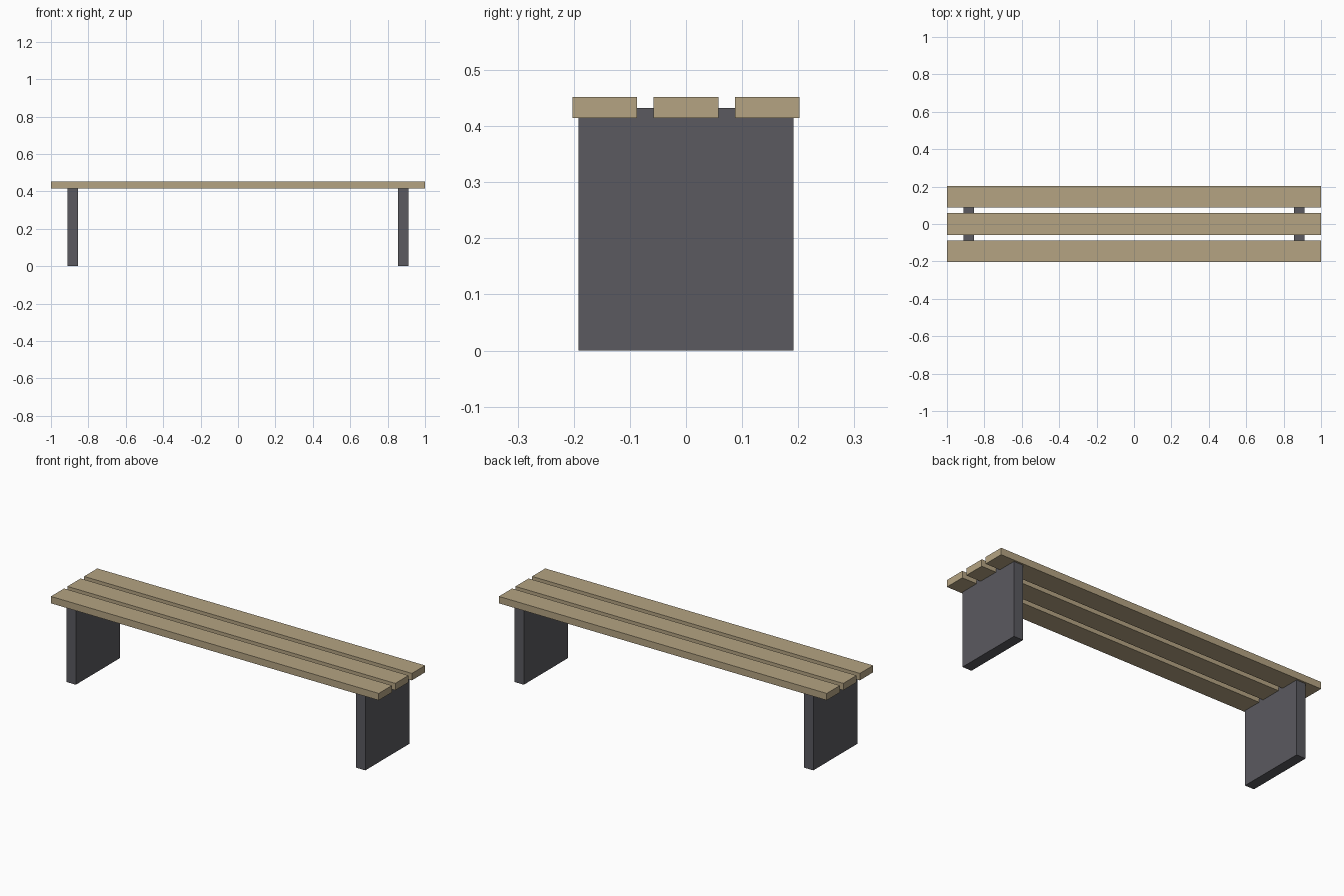
import bpy
import bmesh
from mathutils import Matrix, Vector

cube = bpy.data.objects.get("Cube")
if cube:
    bpy.data.objects.remove(cube, do_unlink=True)


def make_material(name, rgb):
    mat = bpy.data.materials.new(name)
    mat.use_nodes = True
    color = (*rgb, 1.0)
    mat.diffuse_color = color
    mat.node_tree.nodes["Principled BSDF"].inputs["Base Color"].default_value = color
    return mat


def add_box(name, center, size, mat):
    bm = bmesh.new()
    bmesh.ops.create_cube(bm, size=1.0, matrix=Matrix.Diagonal((*size, 1.0)))
    mesh = bpy.data.meshes.new(name)
    bm.to_mesh(mesh)
    bm.free()
    mesh.materials.append(mat)
    obj = bpy.data.objects.new(name, mesh)
    obj.location = Vector(center)
    bpy.context.scene.collection.objects.link(obj)
    return obj


wood = make_material("pale wood", (0.46, 0.37, 0.225))
metal = make_material("dark grey", (0.103, 0.101, 0.115))

# Seat: three long planks with gaps between them
top, plank_thickness = 0.452, 0.038
plank_width, plank_pitch = 0.115, 0.1445
for name, row in (("front", -1), ("middle", 0), ("back", 1)):
    add_box(f"{name}_seat_plank",
            (0, row * plank_pitch, top - plank_thickness / 2),
            (2.0, plank_width, plank_thickness), wood)

# Legs: slab panels let into the underside of the planks
leg_height = 0.432
for name, side in (("right", -1), ("left", 1)):
    add_box(f"{name}_leg_panel",
            (side * 0.883, 0, leg_height / 2),
            (0.056, 0.384, leg_height), metal)
